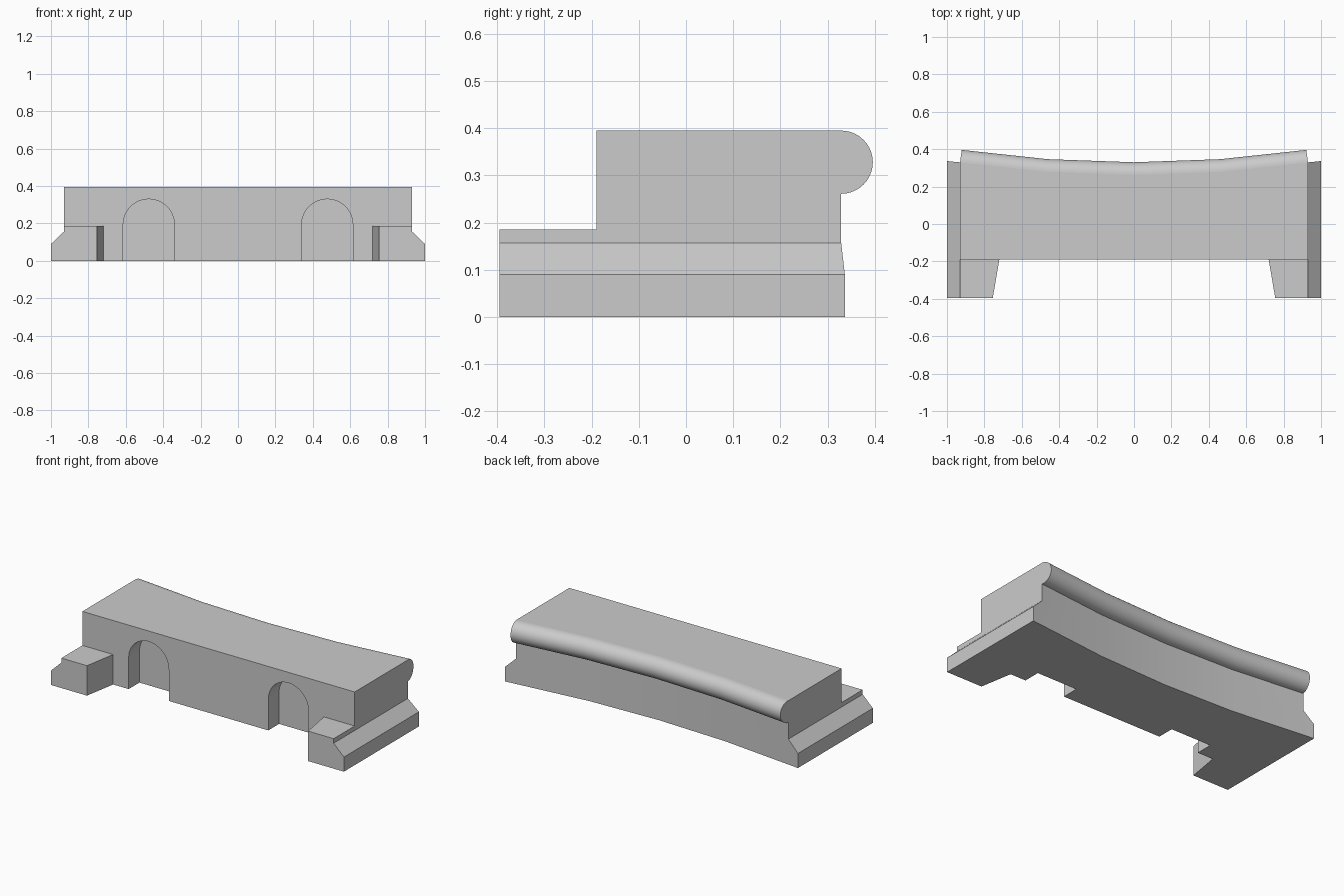
import bpy, bmesh, math

cube = bpy.data.objects.get("Cube")
if cube:
    bpy.data.objects.remove(cube, do_unlink=True)

stone = bpy.data.materials.new("plain_grey")
stone.use_nodes = True
grey = (0.6, 0.6, 0.6, 1)
stone.diffuse_color = grey
stone.node_tree.nodes["Principled BSDF"].inputs["Base Color"].default_value = grey


def loft(name, rings):
    """Closed solid through a row of matching rings of points."""
    bm = bmesh.new()
    rows = [[bm.verts.new(p) for p in ring] for ring in rings]
    for a, b in zip(rows, rows[1:]):
        for i in range(len(a)):
            j = (i + 1) % len(a)
            bm.faces.new((a[i], a[j], b[j], b[i]))
    bm.faces.new(rows[0])
    bm.faces.new(rows[-1])
    bmesh.ops.recalc_face_normals(bm, faces=bm.faces)
    mesh = bpy.data.meshes.new(name)
    bm.to_mesh(mesh)
    bm.free()
    mesh.materials.append(stone)
    obj = bpy.data.objects.new(name, mesh)
    bpy.context.collection.objects.link(obj)
    return obj


HALF, TOP, FRONT, TOE = 0.93, 0.395, -0.19, -0.395
NOSE = 0.067


def wall_y(x):
    """Concave back wall."""
    return 0.263 + 0.066 * (x / HALF) ** 2


# Body: section with a half-round nose, swept along the curved back
def body_ring(x):
    y = wall_y(x)
    ring = [(x, FRONT, 0), (x, FRONT, TOP)]
    for i in range(21):
        a = math.pi * (0.5 - i / 20)
        out = NOSE * math.cos(a)
        ring.append((x * (1 - 0.14 * out), y + out, TOP - NOSE + NOSE * math.sin(a)))
    return ring + [(x, y, TOP - 2 * NOSE), (x, y, 0)]


def clean_ring(ring):
    """Drop the doubled point where the nose meets the wall."""
    return ring[:-2] + ring[-1:]


body = loft("bench_body", [clean_ring(body_ring(HALF * k / 2)) for k in range(-2, 3)])


def combine(tool, operation):
    mod = body.modifiers.new(operation, "BOOLEAN")
    mod.operation = operation
    mod.solver = "EXACT"
    mod.object = tool
    bpy.context.view_layer.objects.active = body
    bpy.ops.object.modifier_apply(modifier=mod.name)
    bpy.data.objects.remove(tool, do_unlink=True)


for s in (-1, 1):
    # Bevelled end flare running the full depth
    flare = [(HALF, 0), (1, 0), (1, 0.09), (HALF, 0.157)]
    combine(loft("end_flare", [
        [(s * x, TOE, z) for x, z in flare],
        [(s * x, wall_y(HALF) + 0.11 * (x - HALF), z) for x, z in flare]]), "UNION")

    # Forward foot with a slanted inner side
    def foot_ring(inner, y):
        return [(s * x, y, z) for x, z in
                ((inner, 0), (HALF, 0), (HALF, 0.185), (inner, 0.185))]
    combine(loft("foot", [foot_ring(0.755, TOE), foot_ring(0.72, FRONT)]), "UNION")

    # Arched niche in the front
    arch = [(-0.137, -0.1), (0.137, -0.1)]
    arch += [(0.137 * math.cos(math.pi * i / 24), 0.193 + 0.137 * math.sin(math.pi * i / 24))
             for i in range(25)]
    combine(loft("niche_cutter", [[(s * 0.477 + x, y, z) for x, z in arch]
                                  for y in (FRONT - 0.1, FRONT + 0.105)]), "DIFFERENCE")

# Merge coplanar faces left by the joins
bm = bmesh.new()
bm.from_mesh(body.data)
bmesh.ops.remove_doubles(bm, verts=bm.verts, dist=0.0002)
bmesh.ops.dissolve_limit(bm, angle_limit=math.radians(0.5), verts=bm.verts, edges=bm.edges)
bm.to_mesh(body.data)
bm.free()

# Smooth nose and arches, flat level faces
bpy.ops.object.select_all(action="DESELECT")
body.select_set(True)
bpy.context.view_layer.objects.active = body
bpy.ops.object.shade_smooth_by_angle(angle=math.radians(30))
for face in body.data.polygons:
    if max(abs(c) for c in face.normal) > 0.9995:
        face.use_smooth = False
